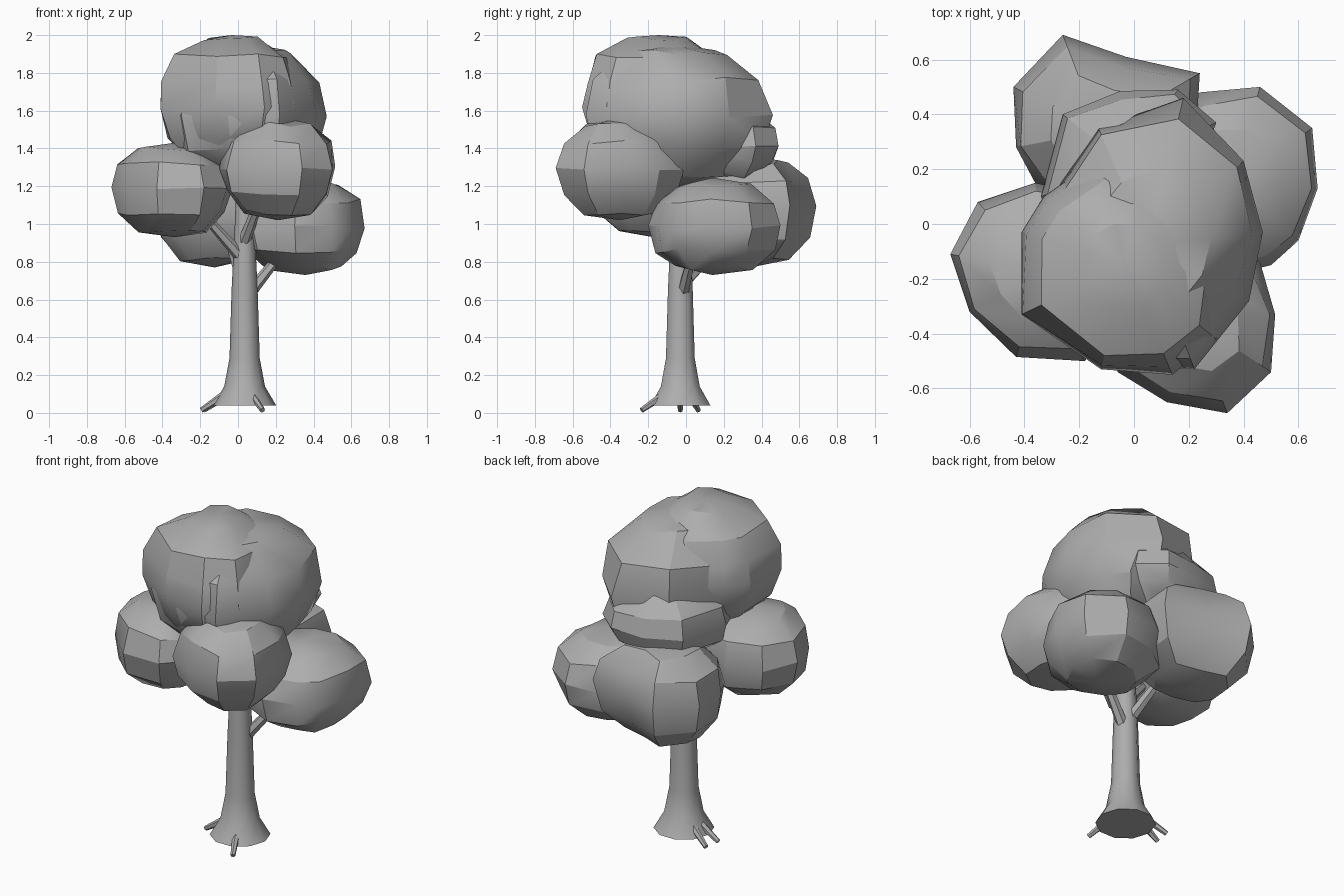
import bpy, bmesh, math, random
from mathutils import Vector

if "Cube" in bpy.data.objects:
    bpy.data.objects.remove(bpy.data.objects["Cube"])

random.seed(7)
grey = bpy.data.materials.new("plain grey")
grey.diffuse_color = (0.42, 0.42, 0.42, 1)
grey.use_nodes = True
grey.node_tree.nodes["Principled BSDF"].inputs["Base Color"].default_value = grey.diffuse_color


def finish(bm, name, angle):
    bmesh.ops.recalc_face_normals(bm, faces=bm.faces)
    me = bpy.data.meshes.new(name)
    bm.to_mesh(me)
    bm.free()
    me.materials.append(grey)
    ob = bpy.data.objects.new(name, me)
    bpy.context.collection.objects.link(ob)
    bpy.ops.object.select_all(action='DESELECT')
    ob.select_set(True)
    bpy.context.view_layer.objects.active = ob
    bpy.ops.object.shade_smooth_by_angle(angle=math.radians(angle))


def skin(bm, loops):
    for a, b in zip(loops, loops[1:]):
        for k in range(len(a)):
            n = (k + 1) % len(a)
            bm.faces.new((a[k], a[n], b[n], b[k]))


ROUND = ((-0.86, 0.58), (-0.5, 0.89), (0, 1), (0.52, 0.9), (0.87, 0.57))


def clump(name, z0, zm, z1, outline, profile=ROUND):
    """Leaf clump: widest outline seen from above, shrunk toward both poles."""
    bm = bmesh.new()
    cx = sum(p[0] for p in outline) / len(outline)
    cy = sum(p[1] for p in outline) / len(outline)
    loops = []
    for f, s in profile:
        z = zm + f * ((z1 - zm) if f > 0 else (zm - z0))
        loop = []
        for x, y in outline:
            j = s * (1 + (random.uniform(-0.05, 0.05) if f else 0))
            dz = random.uniform(-0.015, 0.015)
            loop.append(bm.verts.new((cx + (x - cx) * j, cy + (y - cy) * j, z + dz)))
        loops.append(loop)
    skin(bm, loops)
    for loop, z in ((loops[0], z0), (loops[-1], z1)):
        pole = bm.verts.new((cx, cy, z))
        for k in range(len(loop)):
            bm.faces.new((loop[k - 1], loop[k], pole))
    finish(bm, name, 30)


def tube(name, rings, sides):
    """Tapered tube through (centre, radius) rings."""
    bm = bmesh.new()
    axis = (Vector(rings[-1][0]) - Vector(rings[0][0])).normalized()
    q = Vector((0, 0, 1)).rotation_difference(axis)
    loops = [[bm.verts.new(Vector(c) + q @ Vector(
        (r * math.cos(t), r * math.sin(t), 0)))
        for t in (2 * math.pi * k / sides for k in range(sides))]
        for c, r in rings]
    skin(bm, loops)
    bm.faces.new(loops[0][::-1])
    bm.faces.new(loops[-1])
    finish(bm, name, 40)


# Trunk with flared foot
tube("trunk", [((0.035, -0.03, z), r) for z, r in (
    (0.04, 0.167), (0.14, 0.108), (0.29, 0.08), (0.65, 0.069),
    (1.0, 0.052), (1.35, 0.04))], 10)

# Roots
for i, (a, b) in enumerate((
        ((-0.08, -0.03, 0.09), (-0.195, -0.03, 0.014)),
        ((-0.06, 0.02, 0.09), (-0.18, 0.065, 0.014)),
        ((0.07, -0.11, 0.10), (0.13, -0.235, 0.014)))):
    tube(f"root_{i + 1}", [(a, 0.022), (b, 0.014)], 6)

# Branches reaching into the leaf clumps
for i, (a, b) in enumerate((
        ((0.05, -0.02, 0.62), (0.25, 0.04, 0.87)),
        ((0.03, -0.04, 0.81), (-0.20, -0.12, 1.07)),
        ((0.03, -0.05, 0.90), (0.12, -0.22, 1.14)),
        ((0.03, -0.02, 0.68), (-0.05, 0.22, 0.93)))):
    tube(f"branch_{i + 1}", [(a, 0.034), (b, 0.022)], 6)

# Lower leaf clumps
clump("leaves_left", 0.93, 1.19, 1.43, (
    (-.67, -.11), (-.6, -.32), (-.43, -.485), (-.18, -.5), (-.06, -.36),
    (-.03, -.1), (-.13, .1), (-.36, .15), (-.57, .08)))
clump("leaves_front", 1.02, 1.30, 1.565, (
    (.34, -.69), (.5, -.54), (.515, -.33), (.46, -.14), (.3, -.01),
    (.1, -.03), (-.05, -.17), (-.1, -.38), (-.06, -.54), (.12, -.65)))
clump("leaves_right", 0.73, 0.98, 1.245, (
    (.67, .13), (.65, .35), (.46, .5), (.24, .48), (.07, .35),
    (0, .1), (.08, -.1), (.3, -.2), (.5, -.15), (.6, -.06)))
clump("leaves_back", 0.77, 1.09, 1.36, (
    (-.26, .69), (-.44, .5), (-.43, .28), (-.35, .13), (-.15, .02),
    (.08, .05), (.22, .22), (.24, .55), (-.03, .61)))

# Crown of overlapping clumps
clump("crown_top", 1.27, 1.62, 2.0, (
    (-.41, -.03), (-.41, -.33), (-.12, -.53), (.14, -.55), (.3, -.42),
    (.34, -.2), (.25, .06), (.05, .2), (-.13, .24), (-.33, .1)),
    ((-.86, .55), (-.45, .9), (0, 1), (.35, .97), (.7, .83), (.95, .4)))
clump("crown_main", 1.19, 1.57, 1.955, (
    (.47, -.03), (.42, -.28), (.22, -.53), (-.05, -.52), (-.3, -.4),
    (-.38, -.15), (-.3, .1), (-.13, .35), (.18, .46), (.4, .23)),
    ((-.86, .55), (-.45, .88), (0, 1), (.5, .9), (.88, .55)))
clump("crown_back", 1.23, 1.40, 1.63, (
    (-.34, .1), (-.26, .4), (-.05, .485), (.16, .49), (.3, .37),
    (.2, .1), (0, -.1), (-.25, -.1)))
